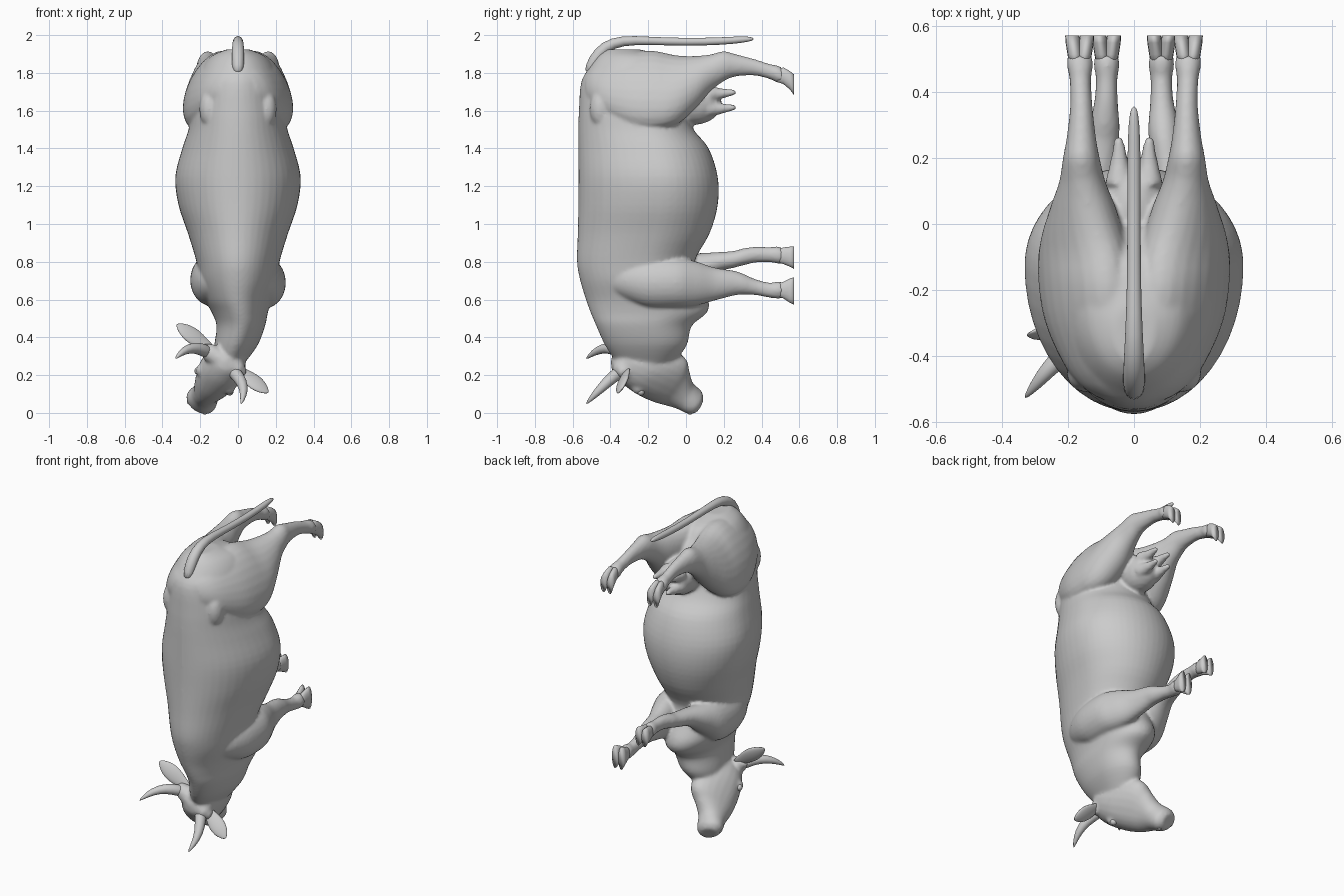
import bpy, bmesh, math
from mathutils import Vector as V


def smooth(rows, k=4):
    """Catmull-Rom rows of numbers so lofts flow without bands."""
    out = []
    for i in range(len(rows) - 1):
        p, a, b, q = rows[max(i - 1, 0)], rows[i], rows[i + 1], rows[min(i + 2, len(rows) - 1)]
        for s in range(k):
            t = s / k
            out.append([.5 * (2 * y + (z - x) * t + (2 * x - 5 * y + 4 * z - w) * t * t
                              + (3 * y - x - 3 * z + w) * t ** 3) for x, y, z, w in zip(p, a, b, q)])
    return out + [list(rows[-1])]


def loft(bm, rings, n=24):
    """Skin closed rings; each ring = centre, side vector, +front vector, -back vector."""
    loops = []
    for c, u, f, b in rings:
        loop = []
        for i in range(n):
            a = 2 * math.pi * i / n
            s = math.sin(a)
            loop.append(bm.verts.new(V(c) + V(u) * math.cos(a) + (V(f) * s if s > 0 else V(b) * -s)))
        loops.append(loop)
    for p, q in zip(loops, loops[1:]):
        for i in range(n):
            j = (i + 1) % n
            bm.faces.new((p[i], p[j], q[j], q[i]))
    bm.faces.new(loops[0][::-1])
    bm.faces.new(loops[-1])


def ball(bm, c, r):
    geo = bmesh.ops.create_uvsphere(bm, u_segments=20, v_segments=12, radius=1)
    for v in geo["verts"]:
        v.co = V(c) + V((v.co.x * r[0], v.co.y * r[1], v.co.z * r[2]))


def tube(bm, pts, radii, n=12, wide=None):
    """Loft along a path; `wide` gives a flattened section direction."""
    pts, rings = [V(p) for p in pts], []
    for i, p in enumerate(pts):
        t = (pts[min(i + 1, len(pts) - 1)] - pts[max(i - 1, 0)]).normalized()
        u = V(wide) if wide else V((1, 0.02, 0.03))
        if abs(u.normalized().dot(t)) > .9:
            u = V((0, 1, 0))
        u = (u - t * u.dot(t)).normalized()
        w = t.cross(u) * radii[i] * (0.35 if wide else 1)
        rings.append((p, u * radii[i], w, -w))
    loft(bm, rings, n)


def finish(name, bm, sub=0):
    bmesh.ops.recalc_face_normals(bm, faces=bm.faces)
    me = bpy.data.meshes.new(name)
    bm.to_mesh(me)
    bm.free()
    for p in me.polygons:
        p.use_smooth = True
    ob = bpy.data.objects.new(name, me)
    bpy.context.collection.objects.link(ob)
    if sub:
        mod = ob.modifiers.new("Subdivision", 'SUBSURF')
        mod.levels = mod.render_levels = sub
    return ob


# Torso and neck: z, centre x, half width, back y, belly y
torso = [(1.925, 0, .06, -.42, -.25), (1.89, 0, .14, -.465, -.12), (1.83, 0, .19, -.51, -.06),
         (1.75, 0, .22, -.555, 0), (1.6, 0, .245, -.567, .0), (1.5, 0, .262, -.57, .04),
         (1.4, 0, .295, -.57, .12), (1.25, 0, .332, -.57, .168), (1.1, 0, .315, -.57, .168),
         (.95, 0, .265, -.573, .125), (.8, 0, .22, -.577, .045), (.7, 0, .205, -.56, .07),
         (.6, 0, .175, -.53, .118), (.53, .01, .148, -.505, .11), (.46, .015, .128, -.475, .03),
         (.36, -.01, .115, -.43, .005), (.27, -.045, .085, -.37, -.06)]
body = bmesh.new()
rings = []
for z, cx, hw, yb, yf in smooth(torso):
    ym = yb + .6 * (yf - yb)
    rings.append(((cx, ym, z), (hw, 0, 0), (0, yf - ym, 0), (0, yb - ym, 0)))
loft(body, rings, 48)
# Hip bones
for s in (-1, 1):
    ball(body, (s * .15, -.45, 1.61), (.055, .06, .1))

# Head, turned to one side: distance, half width, forehead depth, jaw depth
d, w = V((-.32, .81, -.49)).normalized(), V((.83, 0, -.55)).normalized()
nrm = d.cross(w)
poll = V((-.06, -.31, .27))


def head_pt(t, side, up):
    return poll + d * t + w * side + nrm * up


head = [(-.07, .05, .05, .05), (-.04, .085, .085, .09), (.03, .11, .11, .14), (.1, .118, .12, .17),
        (.18, .107, .122, .195), (.25, .09, .114, .19), (.3, .076, .102, .145), (.36, .075, .08, .092),
        (.41, .084, .07, .075), (.44, .08, .062, .068), (.465, .055, .04, .045)]
loft(body, [(head_pt(t, 0, 0), w * a, nrm * f, -nrm * b) for t, a, f, b in smooth(head)])
# Brows, and the crest that carries horns and ears
for s in (-1, 1):
    ball(body, head_pt(.11, s * .082, .055), (.036, .036, .036))
tube(body, [(-.19, -.33, .35), (-.15, -.335, .32), (-.07, -.34, .27), (0, -.335, .225), (.035, -.325, .205)],
     [.025, .05, .06, .05, .025])

# Legs: y, centre x, centre z, half width, half depth
hind = [(-.53, .06, 1.73, .04, .06), (-.49, .08, 1.73, .075, .1), (-.42, .105, 1.72, .1, .15),
        (-.3, .135, 1.71, .118, .195), (-.18, .15, 1.71, .122, .208), (-.05, .155, 1.71, .12, .183),
        (.05, .155, 1.75, .098, .14), (.13, .157, 1.80, .07, .098), (.2, .16, 1.835, .056, .08),
        (.26, .16, 1.84, .045, .06), (.36, .16, 1.83, .034, .044), (.44, .163, 1.808, .033, .04),
        (.48, .164, 1.795, .04, .045), (.51, .165, 1.785, .038, .044)]
fore_near = [(-.4, .11, .7, .05, .06), (-.32, .125, .7, .085, .1), (-.2, .14, .69, .107, .132),
             (-.05, .145, .69, .105, .132), (.05, .13, .685, .085, .118), (.15, .11, .682, .06, .088),
             (.25, .095, .687, .05, .067), (.3, .09, .682, .047, .056), (.37, .085, .665, .036, .042),
             (.44, .083, .65, .033, .04), (.48, .083, .65, .039, .045), (.51, .083, .65, .037, .045)]
fore_z = [.7, .7, .7, .71, .755, .795, .812, .825, .838, .838, .836, .832]
fore_far = [(y, x, z, a, min(b, .13 if y < 0 else .09 if y < .1 else .055 if y < .2 else .045))
            for (y, x, _, a, b), z in zip(fore_near, fore_z)]
hooves = bmesh.new()
for leg, side, sole_z, sole in ((hind, 1, 1.737, .055), (hind, -1, 1.737, .055),
                                (fore_near, 1, .645, .073), (fore_far, -1, .822, .06)):
    rings = []
    for y, x, z, a, b in smooth(leg):
        lean = -side * b * (.33 * min(1, max(0, (.15 - y) / .25)) if leg is hind else 0)
        rings.append(((side * x, y, z), (a, 0, 0), (lean, 0, b), (-lean, 0, -b)))
    loft(body, rings, 24)
    y, x, z, a, b = leg[-1]
    # Cloven hoof: two flaring toes
    for toe in (-1, 1):
        loft(hooves, [((side * x + toe * o, yy, zz), (r, 0, 0), (0, 0, h), (0, 0, -h)) for yy, zz, o, r, h in
                      ((.485, z, .012, .02, .034), (.515, z, .015, .022, .044),
                       (.55, (z + sole_z) / 2, .02, .0225, sole * .88), (.572, sole_z, .0225, .0215, sole))], 16)

# Udder with four teats
ball(body, (0, .04, 1.64), (.105, .15, .115))
for x in (-.045, .045):
    for z in (1.61, 1.69):
        tube(body, [(x, .12, z), (x, .18, z), (x, .23, z + .005), (x * 1.05, .265, z + .007)],
             [.045, .03, .02, .013])

# Blend the overlapping forms into one skin
cow = finish("body", body)
rm = cow.modifiers.new("Blend", 'REMESH')
rm.mode, rm.voxel_size, rm.use_smooth_shade = 'VOXEL', .01, True
sm = cow.modifiers.new("Relax", 'SMOOTH')
sm.factor, sm.iterations = .5, 5
finish("hooves", hooves)

# Tail
bm = bmesh.new()
tube(bm, [(0, -.52, 1.79), (0, -.485, 1.87), (0, -.43, 1.94), (0, -.34, 1.973), (0, -.2, 1.97),
          (0, 0, 1.963), (0, .2, 1.968), (0, .31, 1.978), (0, .36, 1.98)],
     [.028, .036, .033, .028, .022, .021, .021, .018, .008])
finish("tail", bm, 1)

# Horns
for name, pts in (("horn_right", [(-.04, -.32, .235), (.005, -.39, .19), (.03, -.44, .14), (.03, -.49, .09), (.015, -.53, .045)]),
                  ("horn_left", [(-.14, -.32, .31), (-.205, -.39, .345), (-.26, -.44, .342), (-.3, -.49, .32), (-.333, -.53, .285)])):
    bm = bmesh.new()
    tube(bm, pts, [.038, .034, .027, .018, .004])
    finish(name, bm, 1)

# Ears
for name, a, b, wide in (("ear_right", (-.01, -.31, .24), (.16, -.355, .106), (.5, .6, .6)),
                         ("ear_left", (-.13, -.31, .33), (-.325, -.335, .468), (.5, .45, .6))):
    bm = bmesh.new()
    a, b = V(a), V(b)
    tube(bm, [a.lerp(b, t) for t in (0, .25, .5, .75, .92, 1)], [.025, .035, .052, .046, .024, .006], 14, wide)
    finish(name, bm, 1)

# Eyes and nostrils
bm = bmesh.new()
for s in (-1, 1):
    ball(bm, head_pt(.13, s * .1, .058), (.02, .02, .02))
finish("eyes", bm)
bm = bmesh.new()
for s in (-1, 1):
    ball(bm, head_pt(.435, s * .048, .036), (.015, .015, .015))
finish("nostrils", bm)
